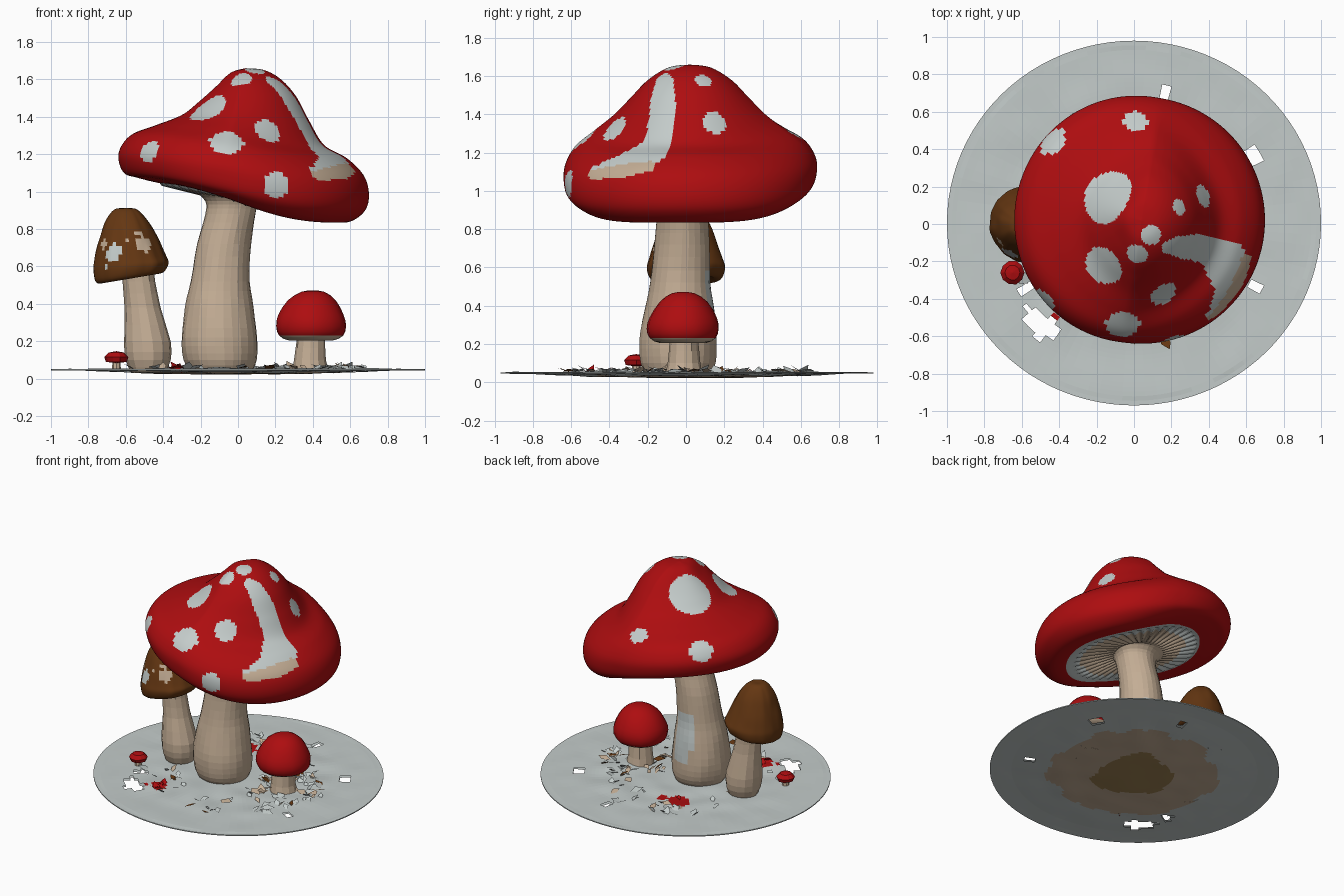
import bpy, bmesh, math, random
from mathutils import Vector, Matrix, noise

if "Cube" in bpy.data.objects:
    bpy.data.objects.remove(bpy.data.objects["Cube"])

random.seed(4)
COLOURS = {"red": (.42, .004, .005), "pale_grey": (.55, .6, .59), "tan": (.55, .42, .30),
           "brown": (.13, .038, .006), "earth": (.34, .22, .085)}
MATS = []
for n, c in COLOURS.items():
    m = bpy.data.materials.new(n)
    m.diffuse_color = (*c, 1)
    m.use_nodes = True
    m.node_tree.nodes["Principled BSDF"].inputs["Base Color"].default_value = m.diffuse_color
    MATS.append(m)
RED, GREY, TAN, BROWN, EARTH = range(5)


def smooth(pts, n):
    """Catmull-Rom refinement of a list of tuples."""
    p = [Vector(q) for q in pts]
    out = []
    for i in range(len(p) - 1):
        a, b, c, d = p[max(i - 1, 0)], p[i], p[i + 1], p[min(i + 2, len(p) - 1)]
        for k in range(n):
            t = k / n
            out.append(.5 * (2 * b + (c - a) * t + (2 * a - 5 * b + 4 * c - d) * t * t
                             + (3 * b - a - 3 * c + d) * t ** 3))
    return out + [p[-1]]


def finish(name, bm, rule, shade):
    bmesh.ops.remove_doubles(bm, verts=bm.verts, dist=1e-5)
    bmesh.ops.recalc_face_normals(bm, faces=bm.faces)
    bm.normal_update()
    gone = []
    for f in bm.faces:
        f.smooth = shade
        k = rule(f.calc_center_median(), f.normal)
        if k is None:
            gone.append(f)
        else:
            f.material_index = k
    bmesh.ops.delete(bm, geom=gone, context='FACES')
    me = bpy.data.meshes.new(name)
    bm.to_mesh(me)
    bm.free()
    for m in MATS:
        me.materials.append(m)
    ob = bpy.data.objects.new(name, me)
    bpy.context.collection.objects.link(ob)
    return ob


def loft(name, rows, rule, shade=False):
    """Skin closed rings of points."""
    bm = bmesh.new()
    vs = [[bm.verts.new(p) for p in row] for row in rows]
    n = len(rows[0])
    for a, b in zip(vs, vs[1:]):
        for j in range(n):
            bm.faces.new((a[j], a[(j + 1) % n], b[(j + 1) % n], b[j]))
    return finish(name, bm, rule, shade)


def lathe(name, pts, sides, steps, rule, shade=False, wobble=0.0):
    """Round part along (x, y, z, radius) points."""
    rows = []
    for x, y, z, r in smooth(pts, steps):
        row = []
        for j in range(sides):
            a = 2 * math.pi * j / sides
            w = 1 + wobble * noise.noise(Vector((3 * math.cos(a), 3 * math.sin(a), 6 * z)))
            row.append((x + max(r, 0) * w * math.cos(a), y + max(r, 0) * w * math.sin(a), z))
        rows.append(row)
    return loft(name, rows, rule, shade)


def paint(ob, spots):
    """Round spots (x, y, z, radius, colour), snapped to the surface."""
    polys = ob.data.polygons
    for x, y, z, r, k in spots:
        c = min(polys, key=lambda p: (p.center - Vector((x, y, z))).length).center.copy()
        for p in polys:
            if (p.center - c).length < r:
                p.material_index = k


def near_path(y, z, path):
    """Inside a tapering stroke of (y, z, radius) points."""
    return any(math.hypot(y - q[0], z - q[1]) < q[2] for q in path)


# Big cap: right, side and left profiles blended around the axis
right = [(0, 1.66), (.10, 1.65), (.19, 1.60), (.27, 1.51), (.34, 1.38), (.42, 1.25), (.54, 1.18),
         (.63, 1.09), (.66, .99), (.64, .90), (.56, .84), (.46, .84), (.38, .88), (.13, .98)]
side = [(0, 1.66), (.11, 1.645), (.22, 1.58), (.31, 1.49), (.40, 1.40), (.50, 1.32), (.60, 1.24),
        (.65, 1.16), (.66, 1.09), (.64, 1.01), (.57, .97), (.47, .955), (.39, .97), (.13, .98)]
left = [(0, 1.66), (.08, 1.635), (.16, 1.56), (.25, 1.48), (.34, 1.41), (.48, 1.355), (.60, 1.31),
        (.66, 1.25), (.68, 1.18), (.65, 1.10), (.58, 1.075), (.48, 1.05), (.40, 1.04), (.13, .98)]
PR, PS, PL = (smooth(p, 8) for p in (right, side, left))
N = 160
cap_rows = []
for i in range(len(PS)):
    row = []
    for j in range(N):
        a = 2 * math.pi * j / N
        c = math.cos(a + .15)
        w = math.sin(abs(c) * math.pi / 2)
        q = PS[i].lerp(PR[i] if c > 0 else PL[i], w)
        cx = .04 - .07 * max(0, (i - 88) / 16)
        ridge = .012 * math.cos(a * 40) if 94 < i < 103 else 0
        row.append((cx + q[0] * math.cos(a), .02 + q[0] * math.sin(a), q[1] + ridge))
    cap_rows.append(row)

streak = [v for v in smooth([(-.11, 1.57, .045), (-.12, 1.46, .065), (-.13, 1.34, .068),
                             (-.17, 1.22, .07), (-.31, 1.15, .05), (-.47, 1.10, .03)], 8)]
stain = [v for v in smooth([(-.18, 1.13, .025), (-.33, 1.105, .035), (-.49, 1.085, .025)], 8)]


def cap_rule(c, n):
    r = math.hypot(c.x - .03, c.y - .02)
    if n.z < -.2 and r < .46:
        return TAN if r < .35 else GREY
    if c.x > .15 and n.x > 0 and n.z > -.1:
        if near_path(c.y, c.z, stain):
            return TAN
        if near_path(c.y, c.z, streak):
            return GREY
    return RED


big_cap = loft("big_cap", cap_rows, cap_rule, True)
paint(big_cap, [(*s, GREY) for s in [
    (0, .54, 1.30, .065), (-.44, .43, 1.27, .08), (-.16, .16, 1.52, .15), (.24, .09, 1.58, .045),
    (.39, .15, 1.37, .065), (.09, -.06, 1.65, .055), (.01, -.17, 1.62, .06), (-.17, -.24, 1.46, .11),
    (.19, -.42, 1.37, .075), (-.07, -.55, 1.27, .092), (.20, -.63, 1.04, .07),
    (-.49, -.42, 1.22, .063)]])


# Stems
def stem_rule(c, n):
    return GREY if n.y < 0 and -.145 < c.x < .005 and .2 < c.z < .61 else TAN


lathe("big_stem", [(-.09, -.04, .03, .16), (-.095, -.04, .1, .195), (-.1, -.04, .22, .202),
                   (-.1, -.035, .38, .182), (-.095, -.03, .52, .158), (-.075, -.02, .72, .144),
                   (-.04, -.02, .88, .134), (-.03, -.02, .95, .145), (-.03, -.01, 1.0, .2)],
      26, 3, stem_rule, wobble=.03)
lathe("brown_cap_stem", [(-.48, 0, .03, .09), (-.48, 0, .1, .12), (-.485, 0, .2, .125),
                         (-.51, 0, .38, .095), (-.53, 0, .52, .088), (-.54, 0, .62, .09)],
      14, 2, lambda c, n: TAN, wobble=.05)
lathe("small_stem", [(.39, -.01, .03, .10), (.385, -.01, .1, .085), (.39, -.01, .22, .075)],
      12, 2, lambda c, n: TAN, wobble=.05)

# Brown cap
brown = lathe("brown_cap", [(-.60, 0, .91, 0), (-.60, 0, .905, .06), (-.595, 0, .84, .115),
                            (-.585, 0, .75, .155), (-.575, 0, .65, .19), (-.57, 0, .60, .203),
                            (-.575, 0, .55, .185), (-.57, 0, .545, .14), (-.54, 0, .59, .06)],
              56, 5, lambda c, n: BROWN if n.z > -.5 or math.hypot(c.x + .57, c.y) > .13 else TAN, True,
              wobble=.05)
paint(brown, [(-.655, -.15, .665, .045, GREY), (-.50, -.13, .72, .046, TAN), (-.72, -.1, .71, .022, TAN),
              (-.70, -.16, .61, .018, GREY), (-.54, -.13, .77, .017, TAN), (-.59, -.14, .74, .013, TAN)])
for v in brown.data.vertices:      # droop towards the left
    if v.co.z < .7:
        v.co.z += .16 * (v.co.x + .54) * (.7 - v.co.z) / .15

# Small red caps
lathe("small_cap", [(.40, -.015, .472, 0), (.40, -.015, .465, .06), (.395, -.015, .42, .125),
                    (.39, -.015, .34, .175), (.39, -.015, .28, .188), (.39, -.015, .23, .172),
                    (.39, -.015, .205, .12), (.39, -.015, .215, .05)],
      20, 2, lambda c, n: RED if n.z > -.6 else TAN, True, wobble=.04)
lathe("tiny_cap", [(-.65, -.26, .147, 0), (-.65, -.26, .14, .04), (-.65, -.26, .115, .064),
                   (-.65, -.26, .09, .055), (-.65, -.26, .085, .02)],
      10, 1, lambda c, n: RED, wobble=.1)
lathe("tiny_stem", [(-.65, -.26, .04, .025), (-.65, -.26, .1, .02)], 8, 1, lambda c, n: TAN)

# Ground disc: wavy top sheet and sagging underside
HOLES = [(-.47, -.55, .07), (-.55, -.5, .05), (.64, .37, .045), (.64, -.34, .035), (.16, .69, .03),
         (-.57, -.33, .035)]
RED_BITS = [(-.34, -.46, .05), (-.42, -.51, .03), (-.2, .37, .07), (-.08, .4, .04)]


def ground_point(r, a, top):
    x, y = r * math.cos(a), r * math.sin(a) * .975
    mid = math.exp(-((r - .45) / .25) ** 2)
    bump = noise.noise(Vector((x * 5, y * 5, 0 if top else 3)))
    if r > .97:
        bump = 0
    z = .052 + bump * (.004 + .012 * mid)
    if not top:
        z = .045 - .022 * max(0, 1 - (r / .85) ** 2) + bump * (.002 + .006 * mid)
    return (x, y + .005, z)


def ground_rule(c, n):
    r = math.hypot(c.x, c.y)
    wob = .07 * noise.noise(Vector((c.x * 6, c.y * 6, 9)))
    if any(math.hypot(c.x - x, c.y - y) < s + wob * .4 for x, y, s in HOLES):
        return None
    if n.z < 0 and r + wob < .57:
        return EARTH if r + wob < .27 else TAN
    if n.z > 0 and any(math.hypot(c.x - x, c.y - y) < s + wob * .5 for x, y, s in RED_BITS):
        return RED
    return GREY


RS = [i / 40 for i in range(41)]
ANG = [2 * math.pi * j / 96 for j in range(96)]
loft("ground_disc", [[ground_point(r, a, True) for a in ANG] for r in RS]
     + [[ground_point(r, a, False) for a in ANG] for r in reversed(RS)], ground_rule)

# Leaf litter: torn flakes scattered around the stems
litter = {GREY: 85, TAN: 32, BROWN: 9, RED: 8}
for k, count in litter.items():
    bm = bmesh.new()
    for _ in range(count):
        a = random.uniform(0, 2 * math.pi)
        r = random.uniform(.4, .66)
        pos = Vector((r * math.cos(a), r * math.sin(a), .06))
        if random.random() < .45:
            pos = Vector((.41 + random.uniform(.13, .27) * math.cos(a),
                          random.uniform(.13, .3) * math.sin(a), .06))
        if k == RED:
            pos = Vector((random.choice((-.33, -.18)), 0, .06))
            pos.y = (-.46 if pos.x < -.3 else .37) + random.uniform(-.06, .06)
        s = random.uniform(.025, .055)
        m = Matrix.Translation(pos) @ Matrix.Rotation(random.uniform(0, 6.28), 4, 'Z') \
            @ Matrix.Rotation(random.uniform(-.15, .75), 4, 'Y')
        flake = [(s, 0, 0), (0, s * .55, .01), (-s, s * .1, 0), (-s * .3, -s * .5, -.005)]
        bm.faces.new([bm.verts.new(m @ Vector((x, y, max(z, -.03)))) for x, y, z in flake])
    finish("leaf_litter", bm, lambda c, n: k, False)
